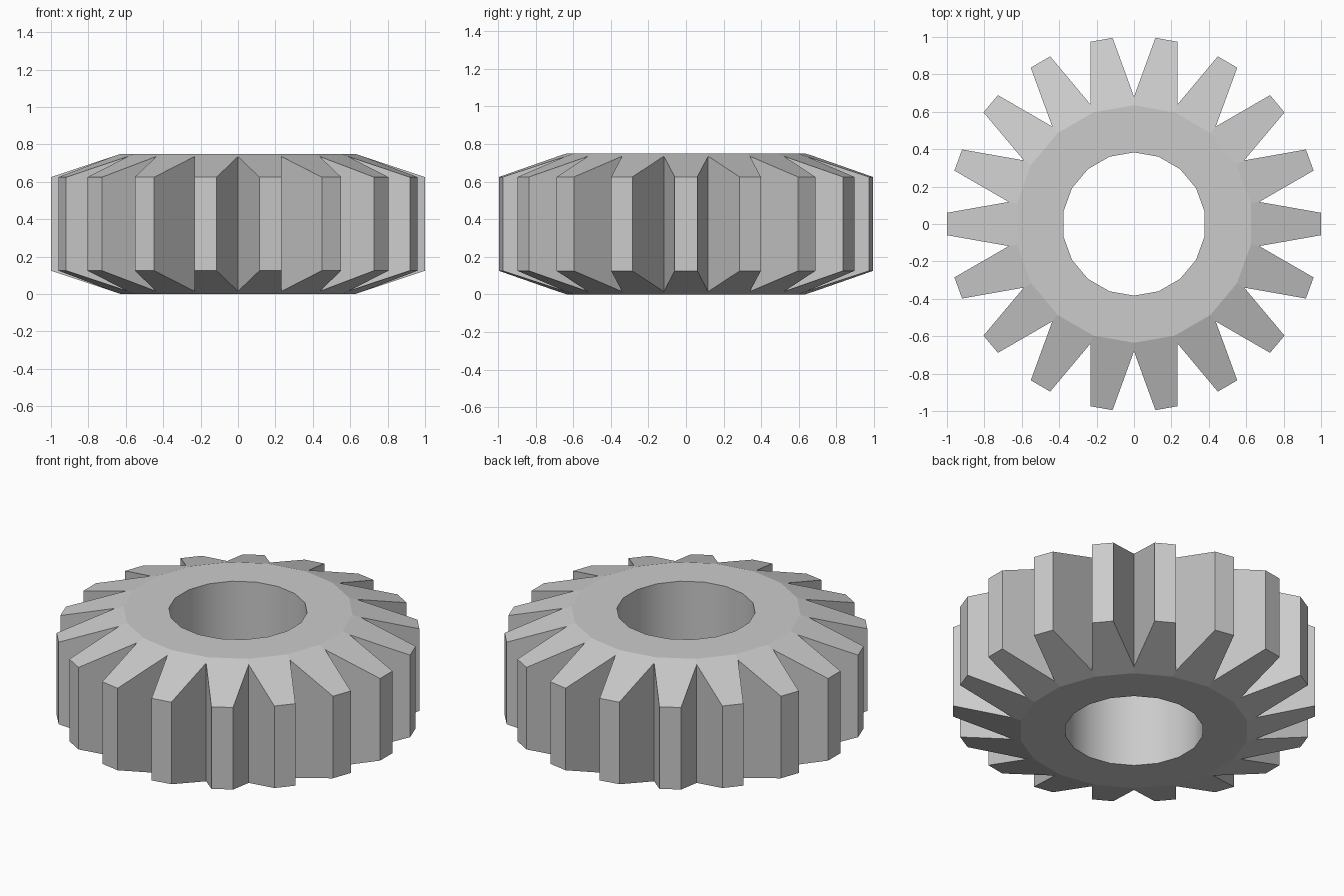
import bpy, bmesh, math

cube = bpy.data.objects.get("Cube")
if cube:
    bpy.data.objects.remove(cube, do_unlink=True)

TEETH = 18
STEP = math.tau / TEETH
HEIGHT = 0.75
BORE_R, HUB_R, ROOT_R = 0.383, 0.635, 0.68
TIP_X, TIP_HALF, TIP_DROP = 1.0, 0.06, 0.125

# Root height lies on the sloping plane of each tooth
hub_x, root_x = (r * math.cos(STEP / 2) for r in (HUB_R, ROOT_R))
ROOT_DROP = TIP_DROP * (root_x - hub_x) / (TIP_X - hub_x)

metal = bpy.data.materials.new("grey metal")
metal.use_nodes = True
grey = (0.6, 0.6, 0.6, 1)
metal.diffuse_color = grey
metal.node_tree.nodes["Principled BSDF"].inputs["Base Color"].default_value = grey

bm = bmesh.new()


def pair(radius, angle, drop):
    """Matching top and bottom vertices."""
    x, y = radius * math.cos(angle), radius * math.sin(angle)
    return [bm.verts.new((x, y, z)) for z in (HEIGHT - drop, drop)]


# Valley-angle rings, then two tip corners for each tooth
starts = [(k - 0.5) * STEP for k in range(TEETH)]
bore = [pair(BORE_R, a, 0) for a in starts]
hub = [pair(HUB_R, a, 0) for a in starts]
root = [pair(ROOT_R, a, ROOT_DROP) for a in starts]
tip_r = math.hypot(TIP_X, TIP_HALF)
tip_a = math.atan2(TIP_HALF, TIP_X)
tips = [[pair(tip_r, k * STEP + s * tip_a, TIP_DROP) for s in (-1, 1)]
        for k in range(TEETH)]

for k in range(TEETH):
    n = (k + 1) % TEETH
    t0, t1 = tips[k]
    # Hub ring and sloping tooth faces, top and bottom
    for side in (0, 1):
        bm.faces.new([p[side] for p in (bore[k], hub[k], hub[n], bore[n])])
        bm.faces.new([p[side] for p in (hub[k], root[k], t0, t1, root[n], hub[n])])
    # Tooth flanks and tip
    for a, b in ((root[k], t0), (t0, t1), (t1, root[n])):
        bm.faces.new((a[0], a[1], b[1], b[0]))
    # Round bore wall
    wall = bm.faces.new((bore[k][0], bore[n][0], bore[n][1], bore[k][1]))
    wall.smooth = True

bmesh.ops.recalc_face_normals(bm, faces=bm.faces)
mesh = bpy.data.meshes.new("gear_wheel")
bm.to_mesh(mesh)
bm.free()
mesh.materials.append(metal)
bpy.context.collection.objects.link(bpy.data.objects.new("gear_wheel", mesh))
